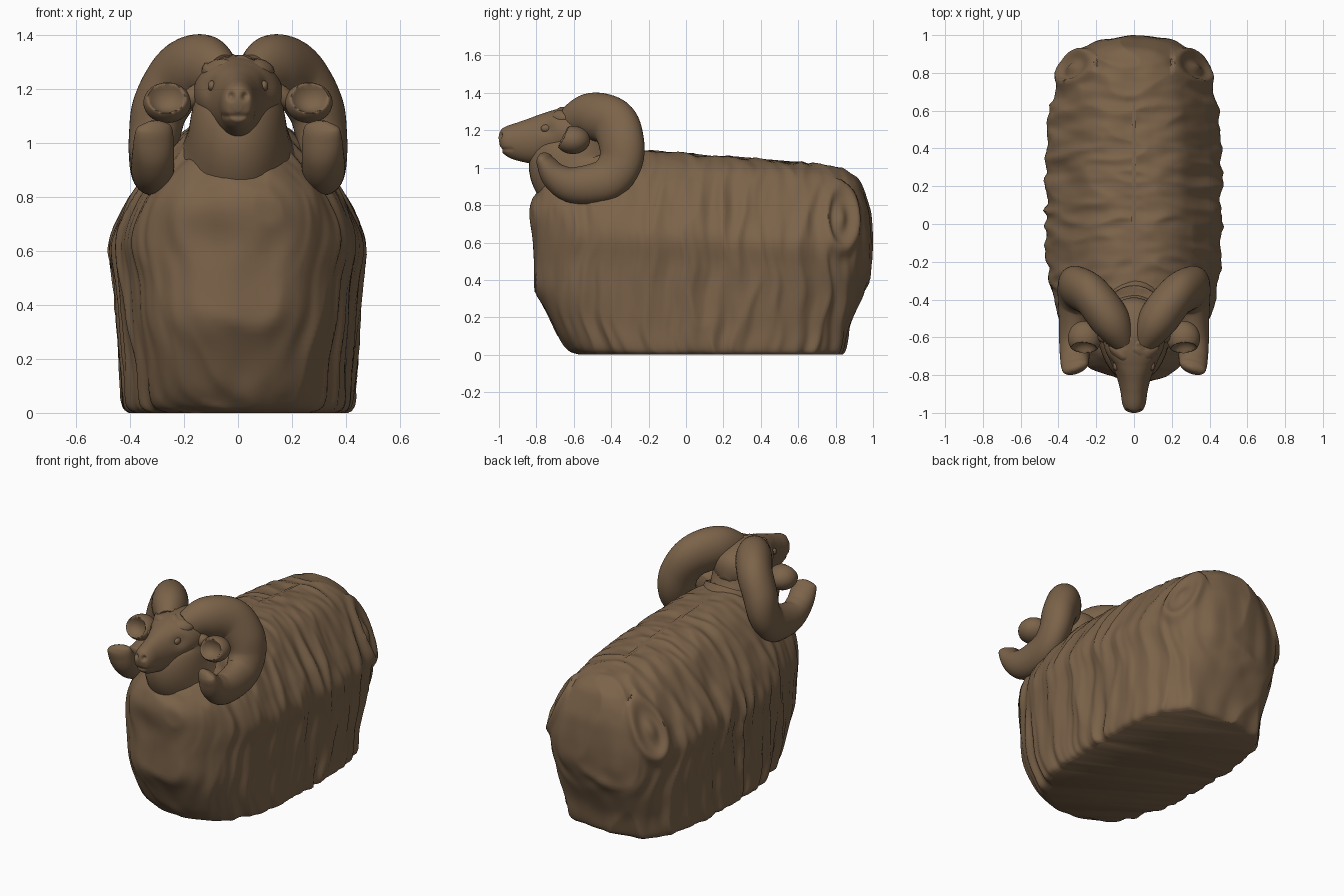
import bpy, bmesh, math
from mathutils import Vector, noise

default_cube = bpy.data.objects.get("Cube")
if default_cube:
    bpy.data.objects.remove(default_cube, do_unlink=True)

BROWN = (0.2, 0.125, 0.068, 1.0)
brown = bpy.data.materials.new("fleece brown")
brown.use_nodes = True
brown.diffuse_color = BROWN
brown.node_tree.nodes["Principled BSDF"].inputs["Base Color"].default_value = BROWN


def interpolate(rows, steps):
    """Smooth curve through rows of numbers, with several steps between rows."""
    result = []
    last = len(rows) - 1
    for i in range(last):
        before, start = rows[max(i - 1, 0)], rows[i]
        end, after = rows[i + 1], rows[min(i + 2, last)]
        for k in range(steps):
            t = k / steps
            result.append([
                b + 0.5 * t * (c - a + t * (2 * a - 5 * b + 4 * c - d + t * (3 * (b - c) + d - a)))
                for a, b, c, d in zip(before, start, end, after)])
    result.append(list(rows[last]))
    return result


def finish(name, bm, angle=60):
    """Turn a bmesh into a smooth shaded brown object."""
    bmesh.ops.recalc_face_normals(bm, faces=bm.faces)
    mesh = bpy.data.meshes.new(name)
    bm.to_mesh(mesh)
    bm.free()
    obj = bpy.data.objects.new(name, mesh)
    bpy.context.collection.objects.link(obj)
    mesh.materials.append(brown)
    bpy.ops.object.select_all(action='DESELECT')
    obj.select_set(True)
    bpy.context.view_layer.objects.active = obj
    bpy.ops.object.shade_smooth_by_angle(angle=math.radians(angle))
    return obj


def loft(rings):
    """Skin closed rings of points and cap both ends."""
    bm = bmesh.new()
    loops = [[bm.verts.new(p) for p in ring] for ring in rings]
    count = len(loops[0])
    for low, high in zip(loops, loops[1:]):
        for j in range(count):
            k = (j + 1) % count
            bm.faces.new((low[j], low[k], high[k], high[j]))
    bm.faces.new(loops[0])
    bm.faces.new(loops[-1])
    return bm


def sweep(rows, side=1, axis=(1, 0, 0), steps=6, count=40):
    """Elliptical tube; rows hold x, y, z, radius along axis, other radius."""
    rows = interpolate(rows, steps)
    path = [Vector((side * r[0], r[1], r[2])) for r in rows]
    axis = Vector((side * axis[0], axis[1], axis[2]))
    rings = []
    for i, row in enumerate(rows):
        tangent = (path[min(i + 1, len(path) - 1)] - path[max(i - 1, 0)]).normalized()
        across = (axis - tangent * axis.dot(tangent)).normalized()
        normal = tangent.cross(across)
        rings.append([path[i] + across * row[3] * math.cos(a) + normal * row[4] * math.sin(a)
                      for a in (math.tau * j / count for j in range(count))])
    return loft(rings)


def ellipsoid(centre, radii, detail=32):
    bm = bmesh.new()
    bmesh.ops.create_uvsphere(bm, u_segments=detail, v_segments=detail // 2, radius=1)
    for v in bm.verts:
        v.co = Vector([c + r * p for c, r, p in zip(centre, radii, v.co)])
    return bm


# Fleece body: relative height, front y, back y, half width
body_rows = [
    (0.0, -0.55, 0.82, 0.39), (0.03, -0.62, 0.84, 0.415), (0.15, -0.71, 0.87, 0.42),
    (0.30, -0.79, 0.93, 0.43), (0.45, -0.80, 0.97, 0.445), (0.58, -0.81, 0.98, 0.46),
    (0.69, -0.82, 0.98, 0.42), (0.78, -0.77, 0.975, 0.365), (0.87, -0.68, 0.95, 0.30),
    (0.94, -0.58, 0.91, 0.235), (0.985, -0.48, 0.82, 0.15), (1.0, -0.4, 0.7, 0.07),
    (1.0, -0.35, 0.64, 0.01)]


def fleece_point(row, angle):
    t, front, back, width = row
    t = min(t, 1)
    c, s = math.cos(angle), math.sin(angle)
    # rounded chest in front, squarer haunches behind
    power = 3.4 if c > 0 else 2.6
    r = (abs(c) ** power + abs(s) ** power) ** (-1 / power)
    x, y = width * r * s, (front + back) / 2 + (back - front) / 2 * r * c
    z = t * (1.07 - 0.075 * y)
    # wavy folds that hang down the sides and cross the back
    wave = y + (0.03 * math.sin(9 * z + 3 * y) + 0.012 * math.sin(21 * z + 5 * y)) * (1 - t)
    fold = 1 - 2.4 * abs(noise.noise((x * 4, wave * 10, z * 1.2)))
    fine = noise.noise((x * 9 + 5, wave * 22, z * 2))
    push = (0.019 * fold + 0.012 * fine) * (1 - 0.5 * t ** 6)
    # oval swirl on each haunch
    if abs(x) > 0.2:
        e = math.hypot((y - 0.82) / 0.1, (z - 0.73) / 0.2)
        calm = math.exp(-(e / 1.1) ** 4)
        swirl = 0.035 * math.exp(-((e - 0.8) / 0.22) ** 2) + 0.025 * math.exp(-(e / 0.3) ** 2)
        push = push * (1 - calm) + swirl
    rise = min(1, t / 0.97) ** 6
    p = Vector((x, y, z)) + Vector((s * (1 - rise), c * (1 - rise), rise)) * push
    p.z = max(p.z, 0)
    return p


SEGMENTS = 400
finish("fleece_body", loft([
    [fleece_point(row, math.tau * j / SEGMENTS) for j in range(SEGMENTS)]
    for row in interpolate(body_rows, 7)]))

# Neck, swelling forward under the throat
finish("neck", sweep([
    (0, -0.42, 0.60, 0.33, 0.35), (0, -0.45, 0.78, 0.30, 0.35), (0, -0.49, 0.87, 0.25, 0.31),
    (0, -0.54, 0.96, 0.21, 0.275), (0, -0.58, 1.04, 0.185, 0.265), (0, -0.57, 1.12, 0.17, 0.2),
    (0, -0.56, 1.2, 0.15, 0.14), (0, -0.57, 1.28, 0.05, 0.05)]))

# Head with a tapering muzzle
head = sweep([
    (0, -0.998, 1.135, 0.015, 0.02), (0, -0.985, 1.137, 0.045, 0.06), (0, -0.95, 1.14, 0.062, 0.085),
    (0, -0.88, 1.14, 0.073, 0.108), (0, -0.80, 1.145, 0.095, 0.128), (0, -0.72, 1.16, 0.13, 0.138),
    (0, -0.64, 1.18, 0.16, 0.14), (0, -0.55, 1.18, 0.16, 0.14), (0, -0.45, 1.15, 0.12, 0.12),
    (0, -0.40, 1.13, 0.03, 0.03)], steps=9, count=72)
for v in head.verts:
    x, y, z = v.co
    # nostrils, mouth line and eye sockets
    nostril = math.exp(-((abs(x) - 0.026) / 0.012) ** 2 - ((z - 1.172) / 0.014) ** 2)
    mouth = math.exp(-((z - 1.098) / 0.009) ** 2)
    socket = math.exp(-((y + 0.75) / 0.04) ** 2 - ((z - 1.21) / 0.035) ** 2)
    if y < -0.93:
        v.co.y += 0.018 * nostril + 0.006 * mouth
        v.co.x *= 1 - 0.06 * mouth
    v.co.x *= 1 - 0.12 * socket
finish("head", head)

# Tuft of wool on the brow
tuft = ellipsoid((0, -0.64, 1.265), (0.135, 0.1, 0.055))
for v in tuft.verts:
    v.co.z += 0.018 * noise.noise(v.co * 25)
finish("brow_tuft", tuft)

for side, label in ((1, "left"), (-1, "right")):
    # Curled horn, from the crown round to the blunt tip beside the cheek
    finish(label + "_horn", sweep([
        (0.06, -0.62, 1.24, 0.07, 0.09), (0.125, -0.51, 1.275, 0.105, 0.125),
        (0.215, -0.39, 1.24, 0.105, 0.132), (0.285, -0.345, 1.135, 0.1, 0.125),
        (0.308, -0.35, 1.03, 0.092, 0.12), (0.316, -0.41, 0.945, 0.085, 0.114),
        (0.316, -0.51, 0.912, 0.082, 0.106), (0.316, -0.62, 0.91, 0.08, 0.094),
        (0.314, -0.70, 0.955, 0.078, 0.075), (0.312, -0.745, 1.02, 0.075, 0.05),
        (0.31, -0.76, 1.06, 0.064, 0.032), (0.31, -0.765, 1.08, 0.02, 0.01)],
        side, axis=(1, -0.4, 0), steps=8))

    # Cupped ear, hollow towards the front
    ear = ellipsoid((side * 0.262, -0.605, 1.148), (0.088, 0.092, 0.075), 48)
    facing = Vector((side * 0.05, -0.88, 0.45)).normalized()
    centre = Vector((side * 0.265, -0.605, 1.148))
    for v in ear.verts:
        reach = (v.co - centre).dot(facing) - 0.055
        if reach > 0:
            v.co -= facing * reach * 2.2
    finish(label + "_ear", ear, 80)
    finish(label + "_ear_root", sweep([
        (0.10, -0.59, 1.19, 0.045, 0.045), (0.15, -0.59, 1.175, 0.042, 0.042),
        (0.20, -0.58, 1.15, 0.03, 0.03)], side, axis=(0, 0, 1)))

    # Eye
    finish(label + "_eye", ellipsoid((side * 0.096, -0.75, 1.21), (0.016, 0.026, 0.02), 20))
